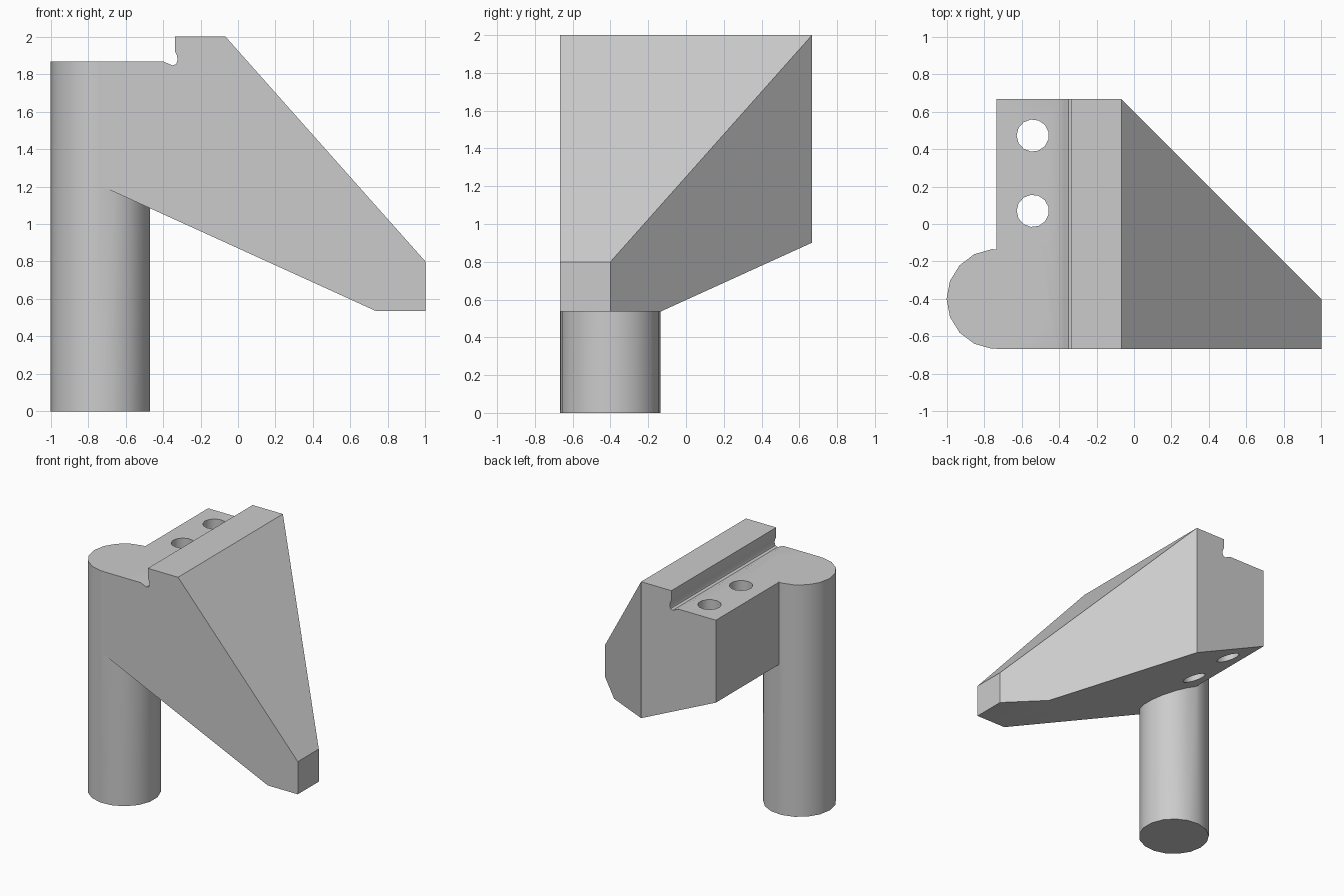
import bpy, bmesh, math
from mathutils import Matrix, Vector

cube = bpy.data.objects.get("Cube")
if cube:
    bpy.data.objects.remove(cube, do_unlink=True)

grey = bpy.data.materials.new("plain_grey")
grey.use_nodes = True
colour = (0.6, 0.6, 0.6, 1)
grey.diffuse_color = colour
grey.node_tree.nodes["Principled BSDF"].inputs["Base Color"].default_value = colour


def finish(bm, name):
    bmesh.ops.recalc_face_normals(bm, faces=bm.faces)
    mesh = bpy.data.meshes.new(name)
    bm.to_mesh(mesh)
    bm.free()
    mesh.materials.append(grey)
    obj = bpy.data.objects.new(name, mesh)
    bpy.context.collection.objects.link(obj)
    return obj


def cylinder(name, x, y, radius, low, high, sides):
    # first corner points towards -x
    bm = bmesh.new()
    place = Matrix.Translation((x, y, (low + high) / 2)) @ Matrix.Rotation(math.pi / 2, 4, "Z")
    bmesh.ops.create_cone(bm, cap_ends=True, segments=sides, radius1=radius,
                          radius2=radius, depth=high - low, matrix=place)
    return finish(bm, name)


# Bracket: side profile with lip and undercut groove, extruded along y
SIDE = 0.667
profile = [(-0.733, 1.204), (0.733, 0.537), (1, 0.537), (1, 0.8),
           (-0.067, 2), (-0.337, 2), (-0.337, 1.923), (-0.326, 1.9),
           (-0.322, 1.875), (-0.33, 1.853), (-0.35, 1.846),
           (-0.373, 1.856), (-0.4, 1.868), (-0.733, 1.868)]
bm = bmesh.new()
face = bm.faces.new([bm.verts.new((x, -SIDE, z)) for x, z in profile])
grown = bmesh.ops.extrude_face_region(bm, geom=[face])["geom"]
moved = [v for v in grown if isinstance(v, bmesh.types.BMVert)]
bmesh.ops.translate(bm, verts=moved, vec=(0, 2 * SIDE, 0))

# Diagonal vertical cut across the back of the arm
cut = bmesh.ops.bisect_plane(bm, geom=bm.verts[:] + bm.edges[:] + bm.faces[:], dist=1e-5,
                             plane_co=Vector((0.6, 0, 0)), plane_no=Vector((1, 1, 0)),
                             clear_outer=True)
bmesh.ops.holes_fill(bm, edges=[e for e in bm.edges if e.is_boundary], sides=0)
bracket = finish(bm, "bracket")


def combine(tool, operation):
    mod = bracket.modifiers.new(tool.name, "BOOLEAN")
    mod.operation = operation
    mod.solver = "EXACT"
    mod.object = tool
    bpy.ops.object.modifier_apply(modifier=mod.name)
    bpy.data.objects.remove(tool, do_unlink=True)


bpy.context.view_layer.objects.active = bracket
bracket.select_set(True)

# Round post fused to the bracket, then two through holes
combine(cylinder("post", -0.733, -0.4, 0.267, 0, 1.868, 17), "UNION")
for y in (0.07, 0.472):
    combine(cylinder("bolt_hole", -0.54, y, 0.086, 0.8, 2.2, 13), "DIFFERENCE")

bpy.ops.object.shade_smooth_by_angle(angle=math.radians(30))
